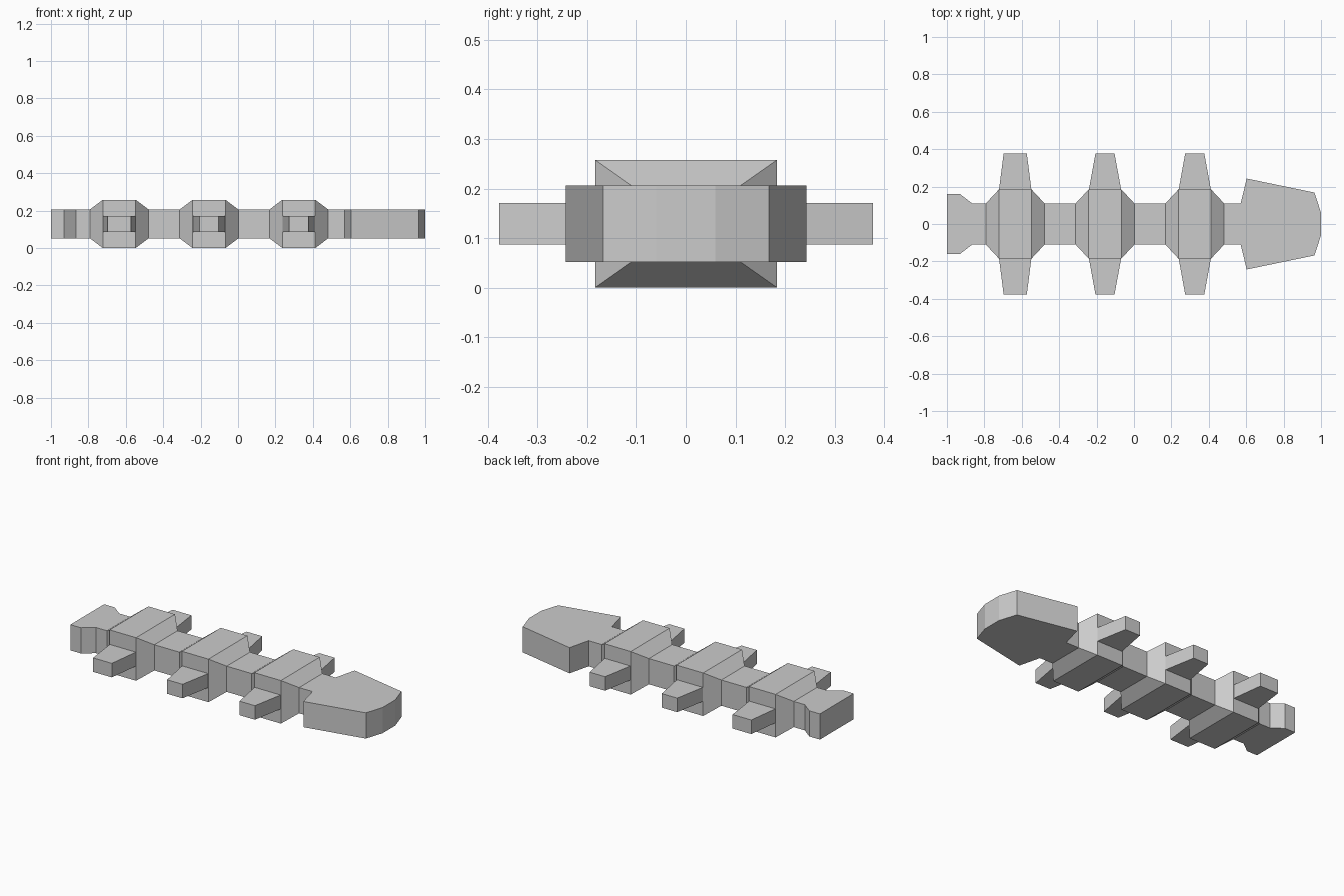
import bpy, bmesh

if "Cube" in bpy.data.objects:
    bpy.data.objects.remove(bpy.data.objects["Cube"])


def finish(name, bm):
    bmesh.ops.recalc_face_normals(bm, faces=bm.faces)
    mesh = bpy.data.meshes.new(name)
    bm.to_mesh(mesh)
    bm.free()
    obj = bpy.data.objects.new(name, mesh)
    bpy.context.collection.objects.link(obj)
    return obj


def loft(name, rings):
    """Skin a closed solid through equally sized rings of points."""
    bm = bmesh.new()
    loops = [[bm.verts.new(p) for p in ring] for ring in rings]
    n = len(loops[0])
    for a, b in zip(loops, loops[1:]):
        for i in range(n):
            j = (i + 1) % n
            bm.faces.new((a[i], a[j], b[j], b[i]))
    bm.faces.new(loops[0])
    bm.faces.new(loops[-1])
    return finish(name, bm)


MID = 0.13           # height of the centre line
BODY_W, BODY_H = 0.11, 0.077


# Flat spine: tail, shaft and head from one mirrored outline
half = [(-1, 0.16), (-0.93, 0.16), (-0.865, BODY_W), (0.57, BODY_W),
        (0.603, 0.243), (0.965, 0.168), (1, 0.06)]
outline = half + [(x, -y) for x, y in reversed(half)]
loft("spine", [[(x, y, z) for x, y in outline]
               for z in (MID - BODY_H, MID + BODY_H)])


def section(x, w, h):
    return [(x, sy * w, MID + sz * h)
            for sy, sz in ((-1, -1), (1, -1), (1, 1), (-1, 1))]


def leg_section(y, x, w):
    return [(x + sx * w, y, MID + sz * 0.042)
            for sx, sz in ((-1, -1), (1, -1), (1, 1), (-1, 1))]


# Three bulging segments, each with a pair of tapered legs
for i, (cx, tip_w) in enumerate(((-0.635, 0.062), (-0.155, 0.051), (0.325, 0.051)), 1):
    loft(f"segment_{i}", [section(cx - 0.157, BODY_W, BODY_H),
                          section(cx - 0.088, 0.184, MID - 0.001),
                          section(cx + 0.088, 0.184, MID - 0.001),
                          section(cx + 0.157, BODY_W, BODY_H)])
    for side, s in (("left", 1), ("right", -1)):
        loft(f"leg_{side}_{i}", [leg_section(s * 0.18, cx, 0.087),
                                 leg_section(s * 0.377, cx, tip_w)])

# Rest exactly on the ground
for obj in bpy.context.collection.objects:
    obj.location.z = -0.001
